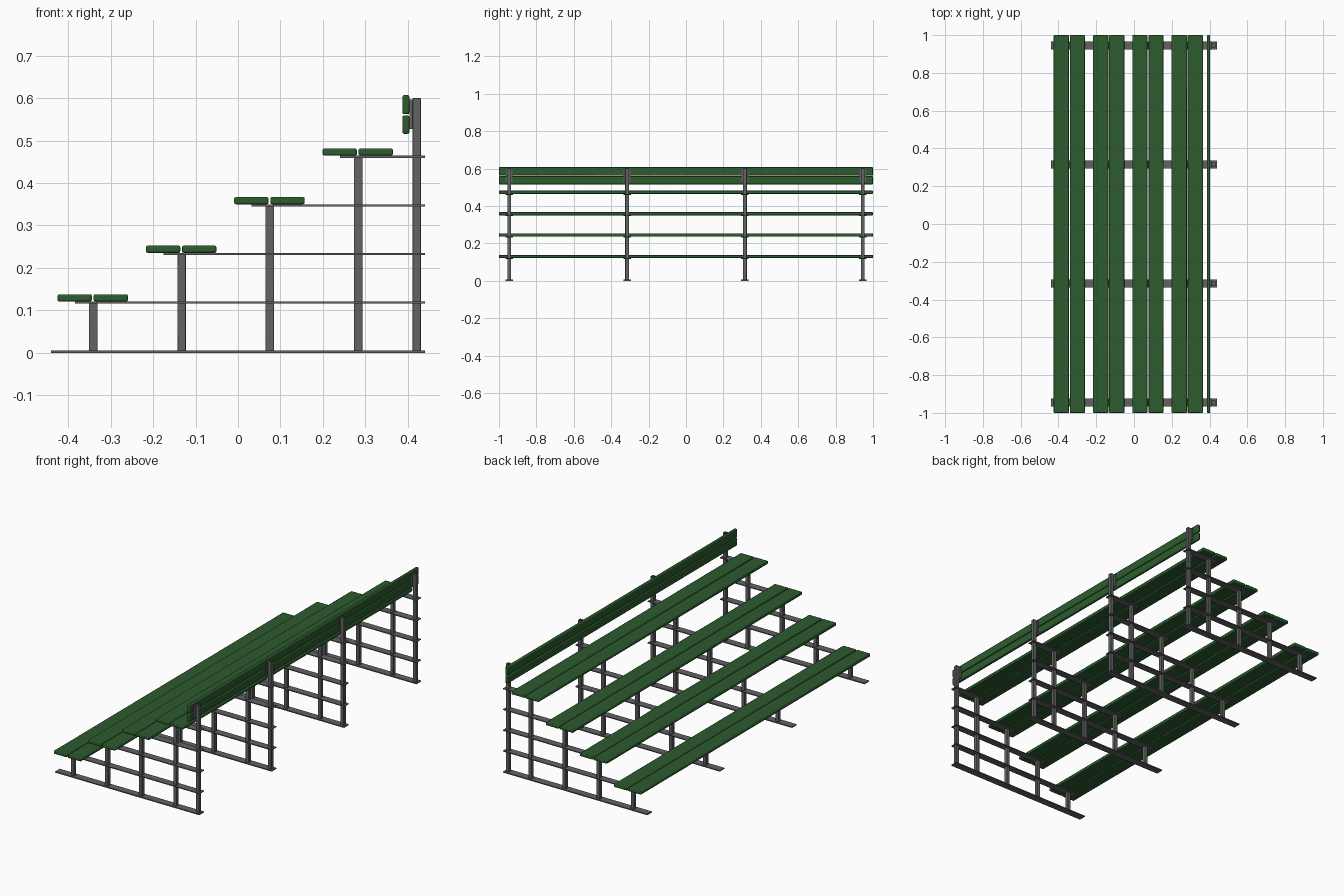
import bpy, bmesh
from mathutils import Matrix, Vector

cube = bpy.data.objects.get("Cube")
if cube:
    bpy.data.objects.remove(cube, do_unlink=True)


def material(name, color, metallic=0.0):
    m = bpy.data.materials.new(name)
    m.use_nodes = True
    m.diffuse_color = color
    m.node_tree.nodes["Principled BSDF"].inputs["Base Color"].default_value = color
    return m


GREEN = material("bench green", (0.026, 0.105, 0.028, 1))
STEEL = material("dark steel", (0.125, 0.125, 0.13, 1))


def box(name, x, y, z, mat, bevel=0.0, segments=2, hollow=0.0):
    """Box from (min, max) pairs, with optional rounded edges and an open tube top."""
    bm = bmesh.new()
    size = [b - a for a, b in (x, y, z)]
    centre = Vector([(a + b) / 2 for a, b in (x, y, z)])
    bmesh.ops.create_cube(bm, size=1, matrix=Matrix.Translation(centre) @ Matrix.Diagonal((*size, 1)))
    if hollow:
        top = max(bm.faces, key=lambda f: f.calc_center_median().z)
        bmesh.ops.inset_region(bm, faces=[top], thickness=hollow)
        moved = bmesh.ops.extrude_discrete_faces(bm, faces=[top])["faces"][0]
        bmesh.ops.translate(bm, verts=moved.verts, vec=(0, 0, -size[2] * 0.9))
    mesh = bpy.data.meshes.new(name)
    bm.to_mesh(mesh)
    bm.free()
    mesh.materials.append(mat)
    ob = bpy.data.objects.new(name, mesh)
    bpy.context.collection.objects.link(ob)
    if bevel:
        mod = ob.modifiers.new("rounded edges", "BEVEL")
        mod.width = bevel
        mod.segments = segments
    return ob


def around(c, half):
    return (c - half, c + half)


TIERS = 4
RUN, RISE = 0.208, 0.1145
BACK = 0.44
FRAMES = (-0.945, -0.315, 0.315, 0.945)

# Seat planks, two on each tier
for i in range(TIERS):
    for j, side in enumerate(("outer", "inner")):
        x0 = -0.425 + i * RUN + j * 0.085
        z0 = 0.121 + i * RISE
        box(f"seat_plank_{i + 1}_{side}", (x0, x0 + 0.081), (-1, 1), (z0, z0 + 0.017), GREEN, 0.004)

# Backrest planks
for name, z in (("lower", (0.516, 0.559)), ("upper", (0.562, 0.607))):
    box(f"backrest_plank_{name}", (0.387, 0.4035), (-1, 1), z, GREEN, 0.004)

# Support frames
for n, y in enumerate(FRAMES, 1):
    box(f"base_rail_{n}", (-BACK, BACK), around(y, 0.02), (0, 0.006), STEEL)
    for i in range(TIERS):
        top = 0.121 + i * RISE
        post_x = -0.341 + i * RUN
        box(f"tier_rail_{n}_{i + 1}", (-0.384 + i * RUN, BACK), around(y, 0.02),
            (top - 0.005, top), STEEL)
        box(f"tier_post_{n}_{i + 1}", around(post_x, 0.01), around(y, 0.01),
            (0.003, top - 0.002), STEEL, 0.002)
    box(f"back_post_{n}", (0.411, 0.431), around(y, 0.01), (0.003, 0.6), STEEL, 0.001, 1, hollow=0.004)
    box(f"backrest_bracket_{n}", (0.4035, 0.411), around(y, 0.018), (0.527, 0.597), STEEL)

# Smooth the rounded edges, keep the flats crisp
bpy.ops.object.select_all(action="DESELECT")
for ob in bpy.context.collection.objects:
    if ob.type == "MESH" and ob.modifiers:
        ob.select_set(True)
        bpy.context.view_layer.objects.active = ob
bpy.ops.object.shade_smooth_by_angle()
